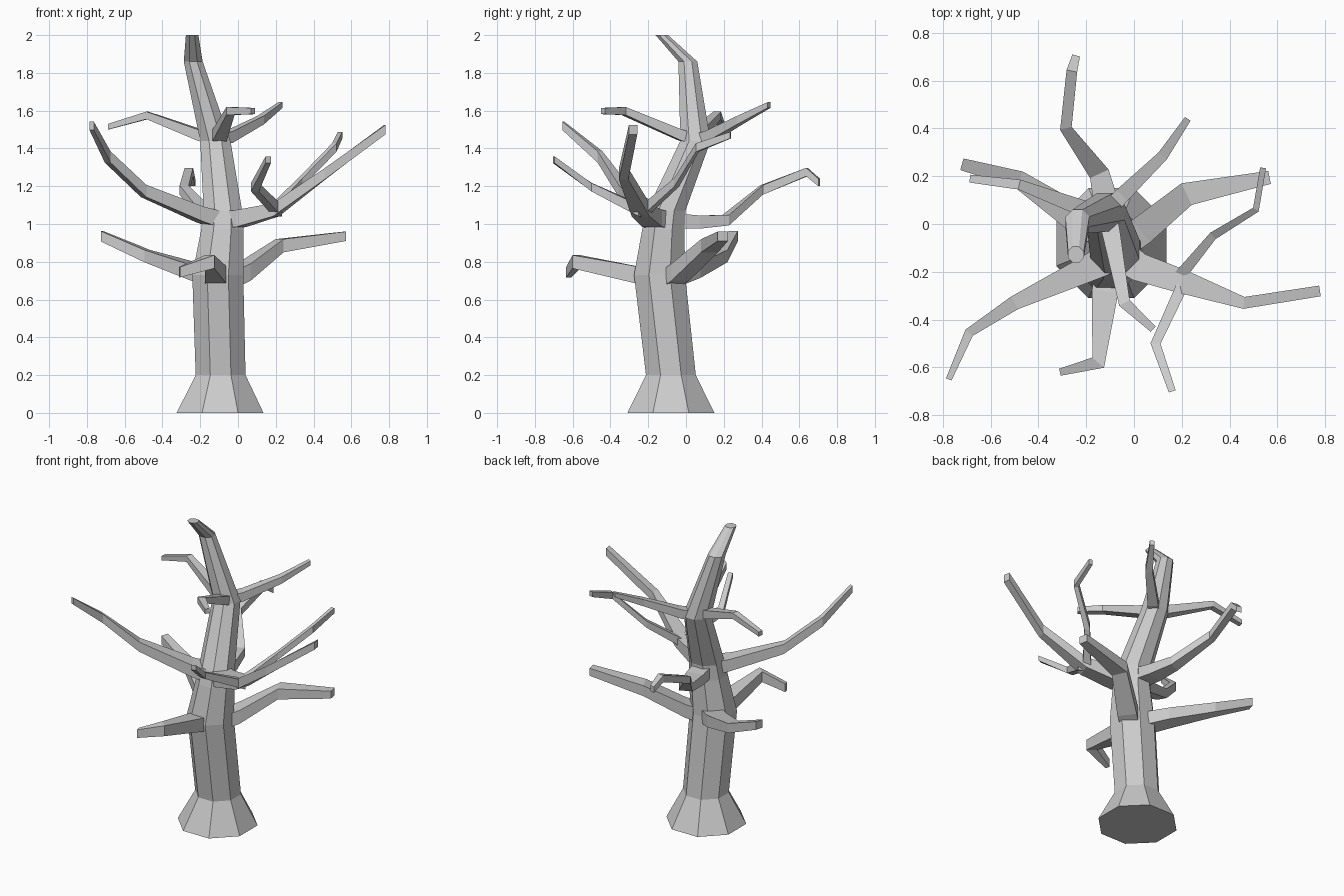
import bpy, bmesh, math
from mathutils import Vector


def loft(name, rings):
    """Skin a list of matching rings and cap both ends."""
    bm = bmesh.new()
    loops = [[bm.verts.new(p) for p in ring] for ring in rings]
    n = len(loops[0])
    for a, b in zip(loops, loops[1:]):
        for i in range(n):
            j = (i + 1) % n
            bm.faces.new((a[i], a[j], b[j], b[i]))
    bm.faces.new(loops[0][::-1])
    bm.faces.new(loops[-1])
    bmesh.ops.recalc_face_normals(bm, faces=bm.faces)
    mesh = bpy.data.meshes.new(name)
    bm.to_mesh(mesh)
    bm.free()
    obj = bpy.data.objects.new(name, mesh)
    bpy.context.collection.objects.link(obj)


def octagon(x, y, z, half):
    r = half / math.cos(math.pi / 8)
    return [(x + r * math.cos(math.pi * (k + 0.5) / 4),
             y + r * math.sin(math.pi * (k + 0.5) / 4), z) for k in range(8)]


def branch(name, *points):
    """Four-sided limb; each point is x, y, z, width, height."""
    pos = [Vector(p[:3]) for p in points]
    rings = []
    for i, (x, y, z, w, h) in enumerate(points):
        t = Vector()
        if i > 0:
            t += (pos[i] - pos[i - 1]).to_2d().normalized().to_3d()
        if i < len(pos) - 1:
            t += (pos[i + 1] - pos[i]).to_2d().normalized().to_3d()
        side = Vector((-t.y, t.x, 0)).normalized() * w / 2
        up = Vector((0, 0, h / 2))
        rings.append([pos[i] + side + up, pos[i] - side + up,
                      pos[i] - side - up, pos[i] + side - up])
    loft(name, rings)


# Eight-sided trunk with flared foot and crooked top
loft("trunk", [octagon(*r) for r in (
    (-0.095, -0.08, 0, 0.23), (-0.092, -0.08, 0.2, 0.132),
    (-0.107, -0.14, 0.73, 0.135), (-0.083, -0.12, 0.97, 0.112),
    (-0.08, -0.105, 1.07, 0.102), (-0.12, 0.05, 1.44, 0.08),
    (-0.237, 0.01, 1.86, 0.05), (-0.243, -0.128, 2.0, 0.033))])

# Low limbs
branch("low_left_branch", (-0.14, -0.07, 0.72, 0.13, 0.09),
       (-0.25, 0.03, 0.755, 0.12, 0.08),
       (-0.48, 0.185, 0.83, 0.075, 0.065), (-0.72, 0.25, 0.935, 0.05, 0.055))
branch("low_right_branch", (-0.06, -0.1, 0.70, 0.11, 0.09),
       (0.03, -0.03, 0.745, 0.12, 0.09),
       (0.22, 0.125, 0.885, 0.10, 0.07), (0.567, 0.195, 0.935, 0.055, 0.05))
branch("low_front_branch", (-0.115, -0.18, 0.71, 0.11, 0.09),
       (-0.12, -0.28, 0.735, 0.11, 0.09),
       (-0.15, -0.58, 0.80, 0.065, 0.07), (-0.31, -0.62, 0.745, 0.03, 0.055))

# Middle limbs
branch("middle_left_branch", (-0.1, -0.14, 1.02, 0.13, 0.09),
       (-0.2, -0.19, 1.05, 0.11, 0.08),
       (-0.5, -0.33, 1.175, 0.06, 0.065), (-0.69, -0.455, 1.355, 0.04, 0.06),
       (-0.775, -0.65, 1.52, 0.025, 0.045))
branch("middle_right_branch", (-0.05, -0.13, 1.02, 0.13, 0.09),
       (0.02, -0.18, 1.03, 0.12, 0.09),
       (0.2, -0.24, 1.075, 0.10, 0.07), (0.46, -0.33, 1.265, 0.05, 0.06),
       (0.778, -0.28, 1.5, 0.045, 0.05))
branch("middle_back_branch", (-0.08, -0.1, 1.02, 0.12, 0.08),
       (-0.11, 0.06, 1.01, 0.11, 0.07),
       (-0.145, 0.21, 1.02, 0.085, 0.055), (-0.285, 0.4, 1.18, 0.05, 0.05),
       (-0.26, 0.64, 1.275, 0.045, 0.045), (-0.242, 0.705, 1.22, 0.033, 0.04))

# Twigs growing from the right limb
branch("right_back_twig", (0.19, -0.22, 1.07, 0.05, 0.06),
       (0.33, -0.05, 1.22, 0.035, 0.045),
       (0.51, 0.06, 1.405, 0.028, 0.045), (0.54, 0.235, 1.47, 0.025, 0.035))
branch("right_front_twig", (0.21, -0.24, 1.07, 0.05, 0.06),
       (0.09, -0.50, 1.195, 0.042, 0.045), (0.16, -0.70, 1.34, 0.03, 0.035))

# High limbs
branch("high_left_branch", (-0.12, 0.03, 1.45, 0.08, 0.06),
       (-0.2, 0.06, 1.47, 0.07, 0.06),
       (-0.48, 0.165, 1.575, 0.042, 0.04), (-0.687, 0.19, 1.515, 0.033, 0.03))
branch("high_right_branch", (-0.11, 0.06, 1.445, 0.07, 0.06),
       (-0.05, 0.12, 1.46, 0.065, 0.06),
       (0.12, 0.285, 1.55, 0.045, 0.045), (0.225, 0.44, 1.63, 0.028, 0.03))
branch("high_front_branch", (-0.11, 0.03, 1.45, 0.08, 0.06),
       (-0.095, -0.04, 1.475, 0.075, 0.06),
       (-0.04, -0.33, 1.598, 0.05, 0.042), (0.08, -0.44, 1.598, 0.03, 0.033))
